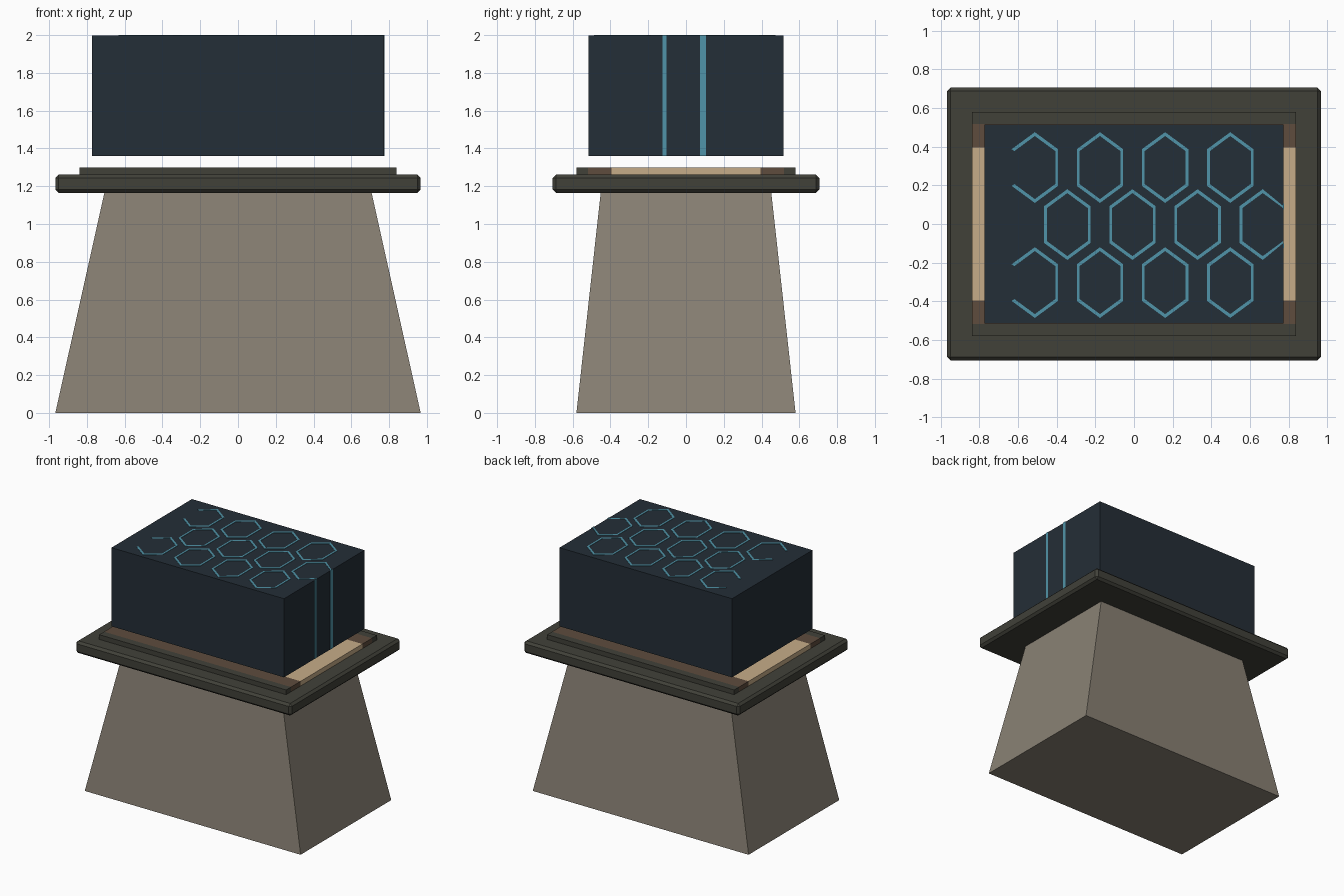
import bpy, bmesh

if "Cube" in bpy.data.objects:
    bpy.data.objects.remove(bpy.data.objects["Cube"])


def material(name, rgb):
    """Flat colour from 0-255 screen values."""
    m = bpy.data.materials.new(name)
    lin = [((c / 255 + 0.055) / 1.055) ** 2.4 for c in rgb]
    m.diffuse_color = (*lin, 1)
    m.use_nodes = True
    m.node_tree.nodes["Principled BSDF"].inputs["Base Color"].default_value = m.diffuse_color
    return m


STONE = material("warm grey stone", (137, 129, 116))
DARK = material("dark olive grey", (65, 65, 57))
BROWN = material("brown", (94, 76, 61))
TAN = material("tan", (198, 172, 136))
NAVY = material("dark navy", (36, 46, 55))
TEAL = material("teal", (80, 148, 168))


def finish(name, bm, mats):
    bmesh.ops.recalc_face_normals(bm, faces=bm.faces)
    mesh = bpy.data.meshes.new(name)
    bm.to_mesh(mesh)
    bm.free()
    for m in mats:
        mesh.materials.append(m)
    ob = bpy.data.objects.new(name, mesh)
    bpy.context.collection.objects.link(ob)
    return ob


def block(hx, hy, z0, z1, y=0, x=0):
    """Box given by half sizes and bottom / top heights."""
    bm = bmesh.new()
    bmesh.ops.create_cube(bm, size=2)
    for v in bm.verts:
        v.co = (x + v.co.x * hx, y + v.co.y * hy, z0 if v.co.z < 0 else z1)
    return bm


# Tapered pedestal
bm = block(0.967, 0.58, 0, 1.18)
for v in bm.verts:
    if v.co.z > 1:
        v.co.x *= 0.704 / 0.967
        v.co.y *= 0.45 / 0.58
finish("pedestal", bm, [STONE])

# Bevelled top slab
bm = block(0.967, 0.706, 1.164, 1.262)
bmesh.ops.bevel(bm, geom=bm.edges[:], offset=0.018, segments=1, affect='EDGES')
finish("top_slab", bm, [DARK])

# Raised step, cut into coloured bands running along x
bm = block(0.838, 0.58, 1.255, 1.30)
for cut in (-0.518, -0.395, 0.395, 0.518):
    bmesh.ops.bisect_plane(bm, geom=bm.verts[:] + bm.edges[:] + bm.faces[:],
                           plane_co=(0, cut, 0), plane_no=(0, 1, 0))
for f in bm.faces:
    y = abs(f.calc_center_median().y)
    f.material_index = 2 if y < 0.395 else 1 if y < 0.518 else 0
finish("banded_step", bm, [DARK, BROWN, TAN])

# Floating box
BOX_X, BOX_Y, TOP = 0.773, 0.515, 2.0
finish("floating_box", block(BOX_X, BOX_Y, 1.36, TOP - 0.003), [NAVY])

# Hexagon line pattern on the top of the box
OUTER = [(0, .183), (.12, .095), (.12, -.095), (0, -.183), (-.12, -.095), (-.12, .095)]
INNER = [(0, .163), (.106, .085), (.106, -.085), (0, -.163), (-.106, -.085), (-.106, .085)]
bm = bmesh.new()


def hexagon(cx, cy, skip=None):
    """Six line plates; one side may be left open."""
    for i in range(6):
        if i == skip:
            continue
        j = (i + 1) % 6
        pts = [OUTER[i], OUTER[j], INNER[j], INNER[i]]
        bm.faces.new([bm.verts.new((min(cx + px, BOX_X), cy + py, TOP - 0.004))
                      for px, py in pts])


for row, cy in enumerate((-0.303, -0.003, 0.292)):
    for col in range(4):
        if row == 1:
            hexagon(-0.345 + 0.337 * col, cy, 1 if col == 3 else None)
        else:
            hexagon(-0.513 + 0.337 * col, cy, 4 if col == 0 else None)
ext = bmesh.ops.extrude_face_region(bm, geom=bm.faces[:])
for v in ext["geom"]:
    if isinstance(v, bmesh.types.BMVert):
        v.co.z = TOP
finish("hexagon_lines", bm, [TEAL])

# Two stripes running down the right side of the box
for name, y, half in (("side_stripe_back", 0.09, 0.016), ("side_stripe_front", -0.113, 0.011)):
    finish(name, block(0.002, half, 1.36, TOP, y, BOX_X), [TEAL])
